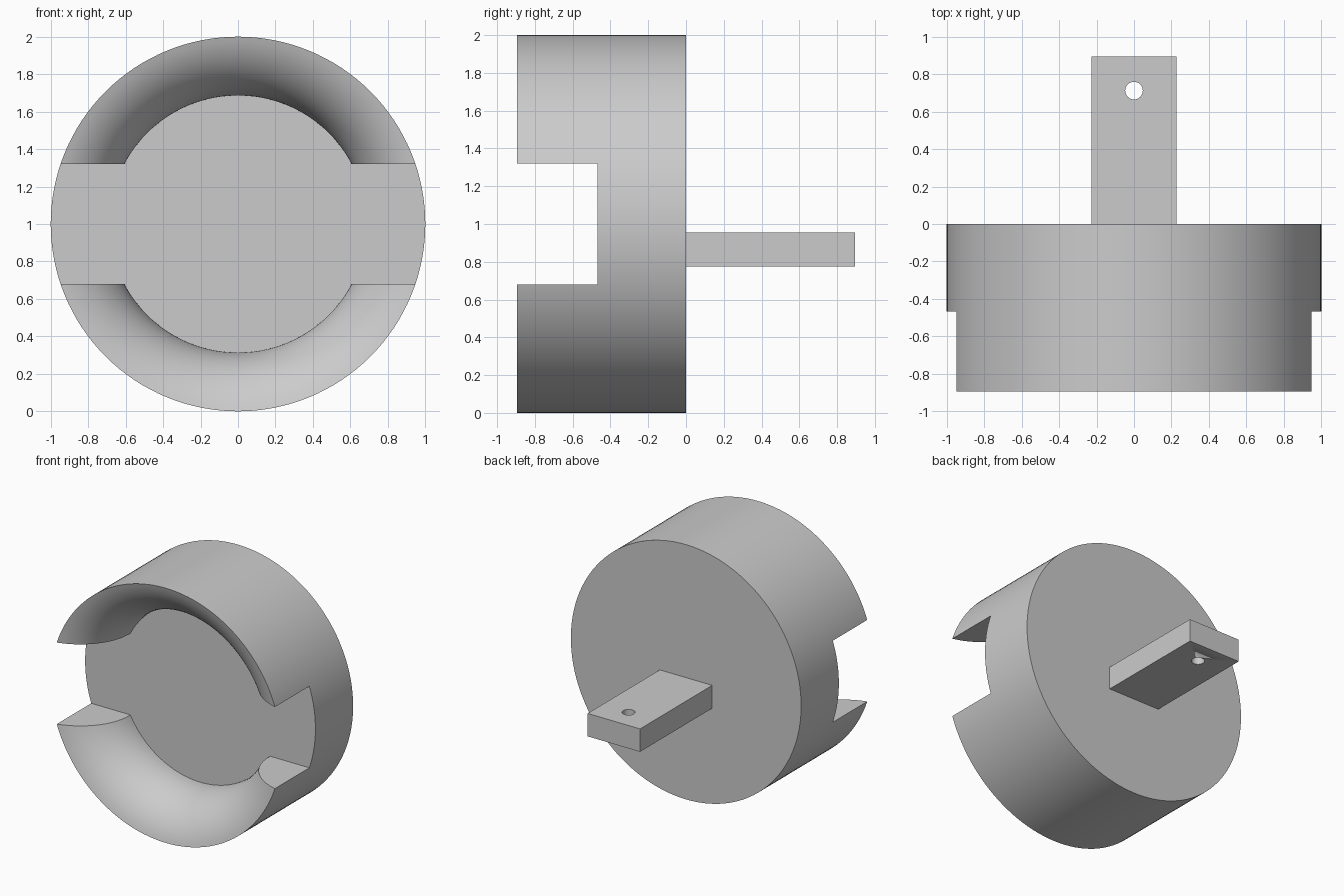
import bpy
import bmesh
from math import cos, sin, pi, atan2, hypot
from mathutils import Vector

old = bpy.data.objects.get("Cube")
if old:
    bpy.data.objects.remove(old, do_unlink=True)

GREY = (0.6, 0.6, 0.6, 1.0)
metal = bpy.data.materials.new("plain_grey")
metal.use_nodes = True
metal.diffuse_color = GREY
metal.node_tree.nodes["Principled BSDF"].inputs["Base Color"].default_value = GREY

SEGMENTS = 128
CENTRE_Z = 1.0
RADIUS = 1.0
FRONT, FLOOR, BACK = -0.895, -0.468, 0.0
SLOT_HALF = 0.32


def finish(bm, name):
    """Turn a bmesh into a shaded, coloured object."""
    mesh = bpy.data.meshes.new(name)
    bm.to_mesh(mesh)
    bm.free()
    obj = bpy.data.objects.new(name, mesh)
    bpy.context.collection.objects.link(obj)
    mesh.materials.append(metal)
    bpy.ops.object.select_all(action='DESELECT')
    obj.select_set(True)
    bpy.context.view_layer.objects.active = obj
    bpy.ops.object.shade_smooth_by_angle(angle=pi / 6)
    return obj


def lathe(profile, closed):
    """Revolve (radius, y) points around the y axis at the centre height."""
    bm = bmesh.new()
    rings = []
    for i in range(SEGMENTS):
        a = 2 * pi * i / SEGMENTS
        rings.append([bm.verts.new((r * sin(a), y, CENTRE_Z + r * cos(a)))
                      for r, y in profile])
    n = len(profile)
    for i, ring in enumerate(rings):
        after = rings[(i + 1) % SEGMENTS]
        for j in range(n if closed else n - 1):
            k = (j + 1) % n
            bm.faces.new((ring[j], ring[k], after[k], after[j]))
    if not closed:
        for j in (0, n - 1):
            bm.faces.new([ring[j] for ring in rings])
    bmesh.ops.recalc_face_normals(bm, faces=bm.faces)
    return bm


# Round base plate
finish(lathe([(RADIUS, FLOOR), (RADIUS, BACK)], False), "base_disc")

# Flared jaw section: a convex arc from the floor out to a sharp rim
arc_y = -0.49
throat = 0.686
dy, dr = arc_y - FRONT, RADIUS - throat
arc_r = (dr * dr + dy * dy) / (2 * dr)
mid_r = throat + arc_r
start = atan2(FLOOR - arc_y, -arc_r)
end = atan2(FRONT - arc_y, RADIUS - mid_r) + 2 * pi
STEPS = 20
jaw_profile = []
for i in range(STEPS + 1):
    a = start + (end - start) * i / STEPS
    jaw_profile.append((mid_r + arc_r * cos(a), arc_y + arc_r * sin(a)))
jaw_profile[0] = (jaw_profile[0][0], FLOOR)
jaw_profile[-1] = (RADIUS, FRONT)
jaw_profile.append((RADIUS, FLOOR))

# Upper and lower jaws, trimmed flat along the slot
for name, side in (("upper_jaw", 1), ("lower_jaw", -1)):
    bm = lathe(jaw_profile, True)
    cut = bmesh.ops.bisect_plane(
        bm, geom=bm.verts[:] + bm.edges[:] + bm.faces[:],
        plane_co=Vector((0, 0, CENTRE_Z + side * SLOT_HALF)),
        plane_no=Vector((0, 0, side)), clear_inner=True)
    rim = [e for e in cut["geom_cut"] if isinstance(e, bmesh.types.BMEdge)]
    bmesh.ops.holes_fill(bm, edges=rim, sides=0)
    bmesh.ops.recalc_face_normals(bm, faces=bm.faces)
    # Drop the hidden faces that rest on the base
    hidden = [f for f in bm.faces
              if all(abs(v.co.y - FLOOR) < 1e-4 for v in f.verts)]
    bmesh.ops.delete(bm, geom=hidden, context='FACES')
    finish(bm, name)

# Mounting tang with a drilled hole
TANG_Z, TANG_LENGTH = 0.866, 0.895
bm = bmesh.new()
bmesh.ops.create_cube(bm, size=1)
bmesh.ops.scale(bm, vec=(0.455, TANG_LENGTH, 0.18), verts=bm.verts)
bmesh.ops.translate(bm, vec=(0, TANG_LENGTH / 2, TANG_Z), verts=bm.verts)
tang = finish(bm, "mounting_tang")

bm = bmesh.new()
bmesh.ops.create_cone(bm, cap_ends=True, segments=32,
                      radius1=0.047, radius2=0.047, depth=0.5)
bmesh.ops.translate(bm, vec=(0, 0.712, TANG_Z), verts=bm.verts)
drill = finish(bm, "hole_cutter")
drill.hide_render = True

hole = tang.modifiers.new("pin_hole", 'BOOLEAN')
hole.operation = 'DIFFERENCE'
hole.solver = 'EXACT'
hole.object = drill
bpy.ops.object.select_all(action='DESELECT')
tang.select_set(True)
bpy.context.view_layer.objects.active = tang
bpy.ops.object.modifier_apply(modifier=hole.name)
bpy.data.objects.remove(drill, do_unlink=True)
